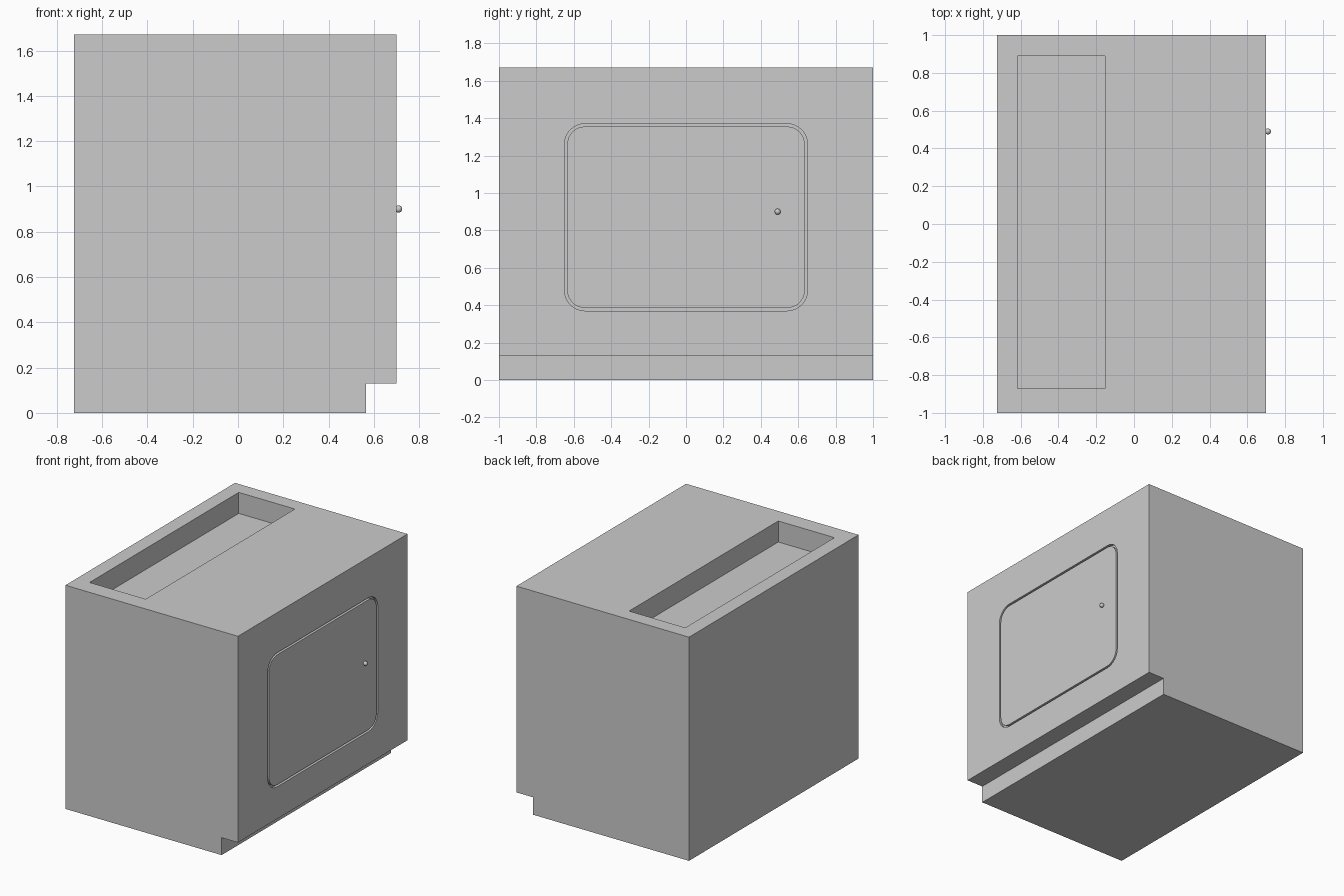
import bpy, bmesh, math

if "Cube" in bpy.data.objects:
    bpy.data.objects.remove(bpy.data.objects["Cube"])


def new_object(name, bm):
    bmesh.ops.recalc_face_normals(bm, faces=bm.faces[:])
    mesh = bpy.data.meshes.new(name)
    bm.to_mesh(mesh)
    bm.free()
    ob = bpy.data.objects.new(name, mesh)
    bpy.context.collection.objects.link(ob)
    return ob


def extrude(name, outline, offset):
    """Closed prism from a flat outline and an extrusion vector."""
    bm = bmesh.new()
    face = bm.faces.new([bm.verts.new(p) for p in outline])
    ext = bmesh.ops.extrude_face_region(bm, geom=[face])["geom"]
    verts = [v for v in ext if isinstance(v, bmesh.types.BMVert)]
    bmesh.ops.translate(bm, verts=verts, vec=offset)
    return new_object(name, bm)


def rounded_rect(x, half_w, z0, z1, r, steps=8):
    """Rounded rectangle in the plane at x."""
    pts = []
    corners = [(half_w - r, z1 - r), (r - half_w, z1 - r),
               (r - half_w, z0 + r), (half_w - r, z0 + r)]
    for i, (cy, cz) in enumerate(corners):
        for k in range(steps + 1):
            a = math.pi / 2 * (i + k / steps)
            pts.append((x, cy + r * math.cos(a), cz + r * math.sin(a)))
    return pts


def cut(target, cutter):
    mod = target.modifiers.new(cutter.name, 'BOOLEAN')
    mod.operation = 'DIFFERENCE'
    mod.solver = 'EXACT'
    mod.object = cutter
    cutter.hide_render = True
    cutter.hide_set(True)


BACK, FRONT, TOP = -0.725, 0.70, 1.67
GAP, DEPTH = 0.015, 0.02

# Cabinet body with toe-kick notch
side = [(BACK, 0), (0.565, 0), (0.565, 0.13), (FRONT, 0.13), (FRONT, TOP), (BACK, TOP)]
cabinet = extrude("cabinet_body", [(x, -1, z) for x, z in side], (0, 2, 0))

# Sink-like trough in the top
trough = [(-0.617, -0.87), (-0.153, -0.87), (-0.153, 0.89), (-0.617, 0.89)]
cut(cabinet, extrude("trough_cutter", [(x, y, TOP - 0.157) for x, y in trough], (0, 0, 0.3)))

# Door opening, and the flush door that leaves a thin gap around it
cut(cabinet, extrude("door_opening_cutter",
                     rounded_rect(FRONT - DEPTH, 0.65, 0.37, 1.37, 0.11), (0.1, 0, 0)))
extrude("door", rounded_rect(FRONT - DEPTH, 0.65 - GAP, 0.37 + GAP, 1.37 - GAP, 0.11 - GAP),
        (DEPTH, 0, 0))

# Round door knob
bpy.ops.mesh.primitive_uv_sphere_add(segments=16, ring_count=8, radius=0.016,
                                     location=(0.709, 0.49, 0.90))
knob = bpy.context.object
knob.name = "door_knob"
bpy.ops.object.shade_smooth()
